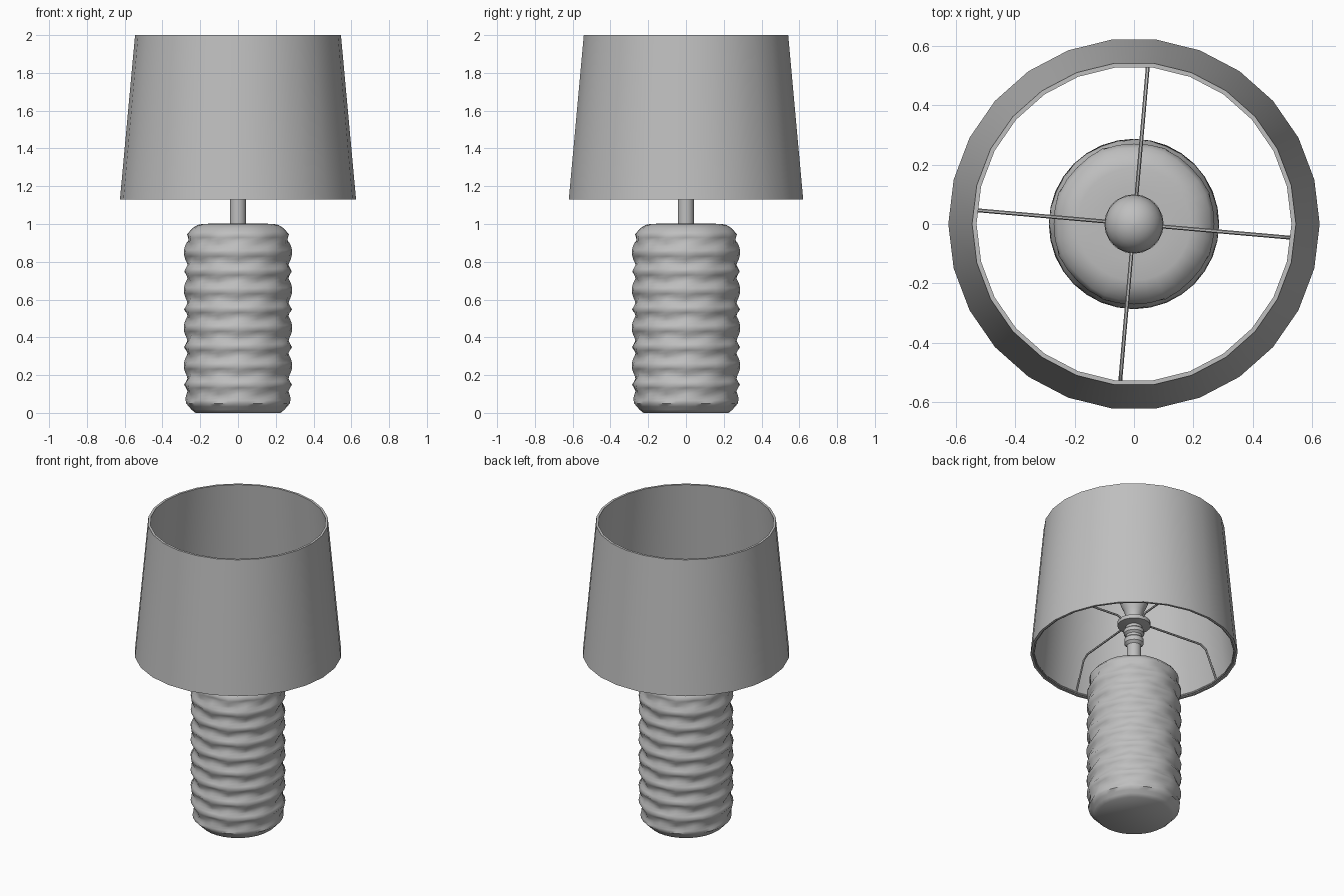
import bpy, math, random

if "Cube" in bpy.data.objects:
    bpy.data.objects.remove(bpy.data.objects["Cube"])

random.seed(4)
grey = bpy.data.materials.new("warm_grey")
grey.diffuse_color = (0.52, 0.52, 0.52, 1)
grey.use_nodes = True
grey.node_tree.nodes["Principled BSDF"].inputs["Base Color"].default_value = grey.diffuse_color


def finish(obj, angle=40):
    obj.data.materials.append(grey)
    bpy.ops.object.select_all(action='DESELECT')
    obj.select_set(True)
    bpy.context.view_layer.objects.active = obj
    bpy.ops.object.shade_smooth_by_angle(angle=math.radians(angle))


def lathe(name, profile, sides, closed=False, ripple=None, angle=40):
    """Spin (radius, z) points; open profiles get end caps."""
    verts, faces = [], []
    for r, z in profile:
        for i in range(sides):
            a = 2 * math.pi * i / sides
            rr = r + (ripple(a, z) if ripple else 0)
            verts.append((rr * math.cos(a), rr * math.sin(a), z))
    n = len(profile)
    for j in range(n if closed else n - 1):
        k = (j + 1) % n
        for i in range(sides):
            i2 = (i + 1) % sides
            faces.append((j * sides + i, j * sides + i2, k * sides + i2, k * sides + i))
    if not closed:
        faces.append(tuple(reversed(range(sides))))
        faces.append(tuple(range((n - 1) * sides, n * sides)))
    mesh = bpy.data.meshes.new(name)
    mesh.from_pydata(verts, [], faces)
    mesh.update()
    obj = bpy.data.objects.new(name, mesh)
    bpy.context.collection.objects.link(obj)
    finish(obj, angle)
    return obj


# Hammered ceramic body: rounded cylinder with scalloped horizontal ripples
OUTLINE = [(0.0, 0.225), (0.015, 0.245), (0.05, 0.272), (0.1, 0.283), (0.5, 0.284),
           (0.9, 0.283), (0.95, 0.268), (0.98, 0.245), (0.995, 0.215)]
PITCH = 0.1
phases = [random.uniform(-0.6, 0.6) for _ in range(12)]


def outline_radius(z):
    for (z0, r0), (z1, r1) in zip(OUTLINE, OUTLINE[1:]):
        if z <= z1:
            return r0 + (r1 - r0) * (z - z0) / (z1 - z0)
    return OUTLINE[-1][1]


def hammered(a, z):
    fade = min(1, z / 0.06, max(0, (1.0 - z) / 0.06))
    row = int(z / PITCH)
    wave = 0.022 * math.cos(8 * a + phases[row] * 0.5) * math.cos(math.pi * z / PITCH)
    groove = abs(math.cos(math.pi * (z + wave) / PITCH))
    return -0.02 * fade * groove ** 1.6 + 0.003 * fade


rows = 60
body = [(outline_radius(0.995 * i / rows), 0.995 * i / rows) for i in range(rows + 1)]
body += [(0.19, 1.0), (0.12, 1.003), (0.04, 1.003)]
lathe("lamp_body", body, 32, ripple=hammered, angle=60)

# Stem, socket and collar
lathe("stem_and_socket", [
    (0.043, 0.99), (0.043, 1.18), (0.058, 1.195), (0.058, 1.225), (0.048, 1.235),
    (0.048, 1.25), (0.062, 1.262), (0.062, 1.285), (0.05, 1.295), (0.05, 1.312),
    (0.1, 1.32), (0.1, 1.345), (0.055, 1.352), (0.05, 1.38)], 20)

# Light bulb
bulb = [(0.048, 1.36), (0.05, 1.39), (0.06, 1.42), (0.078, 1.46)]
bulb += [(0.098 * math.cos(t), 1.53 + 0.098 * math.sin(t))
         for t in (math.radians(-25 + 14 * i) for i in range(9))]
lathe("light_bulb", bulb, 24, angle=60)

# Tapered hollow lampshade
lathe("lampshade", [(0.625, 1.13), (0.545, 2.0), (0.53, 2.0), (0.61, 1.13)], 26, closed=True)

# Four bent wire arms holding the shade
for i in range(4):
    a = math.radians(-5 + 90 * i)
    curve = bpy.data.curves.new("shade_arm", 'CURVE')
    curve.dimensions = '3D'
    curve.bevel_depth = 0.0065
    curve.bevel_resolution = 1
    curve.use_fill_caps = True
    path = [(0.08, 1.335), (0.12, 1.355), (0.49, 1.355), (0.53, 1.33), (0.607, 1.14)]
    spline = curve.splines.new('POLY')
    spline.points.add(len(path) - 1)
    for p, (r, z) in zip(spline.points, path):
        p.co = (r * math.cos(a), r * math.sin(a), z, 1)
    arm = bpy.data.objects.new("shade_arm", curve)
    bpy.context.collection.objects.link(arm)
    bpy.ops.object.select_all(action='DESELECT')
    arm.select_set(True)
    bpy.context.view_layer.objects.active = arm
    bpy.ops.object.convert(target='MESH')
    finish(bpy.context.view_layer.objects.active)

# Wire ring inside the lower rim
bpy.ops.mesh.primitive_torus_add(major_segments=26, minor_segments=6, major_radius=0.606,
                                 minor_radius=0.006, location=(0, 0, 1.14))
ring = bpy.context.object
ring.name = "shade_ring"
finish(ring)
